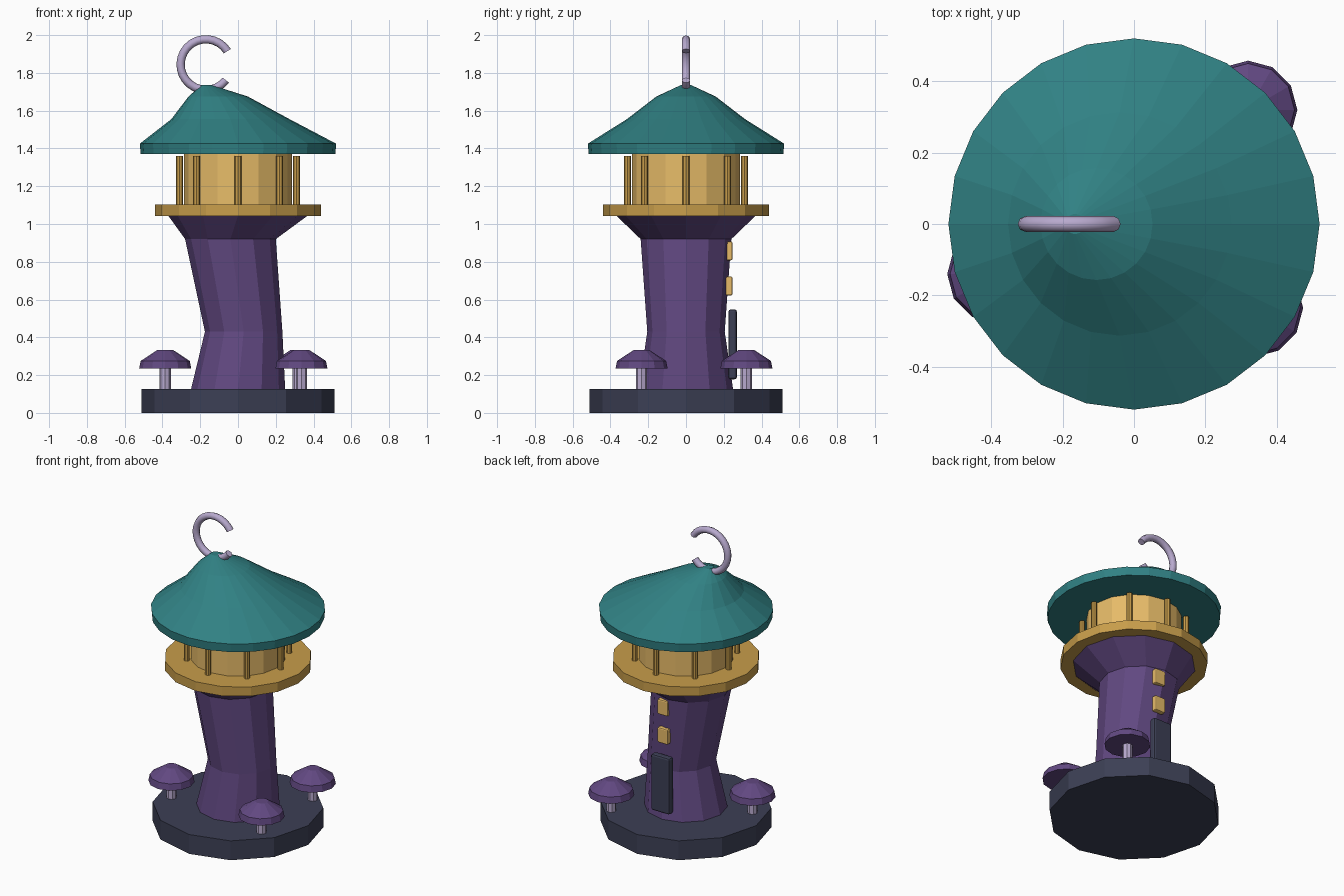
import bpy, bmesh
from math import pi, cos, sin, radians

if "Cube" in bpy.data.objects:
    bpy.data.objects.remove(bpy.data.objects["Cube"])


def material(name, r, g, b):
    m = bpy.data.materials.new(name)
    m.diffuse_color = (r, g, b, 1)
    m.use_nodes = True
    m.node_tree.nodes["Principled BSDF"].inputs["Base Color"].default_value = m.diffuse_color
    return m


STONE = material("slate", 0.045, 0.05, 0.09)
PURPLE = material("purple", 0.12, 0.065, 0.22)
TEAL = material("teal", 0.03, 0.22, 0.23)
GOLD = material("gold", 0.58, 0.34, 0.07)
GLOW = material("glow", 0.80, 0.50, 0.14)
LILAC = material("lilac", 0.48, 0.40, 0.62)


def finish(name, bm, mat):
    bmesh.ops.recalc_face_normals(bm, faces=bm.faces)
    me = bpy.data.meshes.new(name)
    bm.to_mesh(me)
    bm.free()
    me.materials.append(mat)
    ob = bpy.data.objects.new(name, me)
    bpy.context.collection.objects.link(ob)
    return ob


def loft(name, rings, sides, mat, x=0, y=0):
    """Stack of round rings (centre x, z, radius), capped at both ends."""
    bm = bmesh.new()
    loops = [[bm.verts.new((x + cx + r * cos(2 * pi * i / sides),
                            y + r * sin(2 * pi * i / sides), z))
              for i in range(sides)] for cx, z, r in rings]
    for a, b in zip(loops, loops[1:]):
        for i in range(sides):
            j = (i + 1) % sides
            bm.faces.new((a[i], a[j], b[j], b[i]))
    bm.faces.new(loops[0][::-1])
    bm.faces.new(loops[-1])
    return finish(name, bm, mat)


def box(name, centre, size, mat, bevel):
    bm = bmesh.new()
    bmesh.ops.create_cube(bm, size=1)
    for v in bm.verts:
        v.co = [c + p * s for c, p, s in zip(centre, v.co, size)]
    ob = finish(name, bm, mat)
    mod = ob.modifiers.new("bevel", 'BEVEL')
    mod.width, mod.segments = bevel, 2
    return ob


# Base and crooked tower with flared top
loft("base", [(0, 0, 0.51), (0, 0.127, 0.51)], 12, STONE)
loft("tower", [(0, 0.12, 0.25), (0.03, 0.43, 0.205), (-0.04, 0.92, 0.24)], 12, PURPLE)
loft("tower_flare", [(-0.04, 0.92, 0.24), (0, 1.045, 0.37)], 12, PURPLE)

# Gallery, lantern room and posts
loft("gallery", [(0, 1.043, 0.44), (0, 1.104, 0.44)], 16, GOLD)
loft("lantern_room", [(0, 1.10, 0.285), (0, 1.37, 0.285)], 16, GLOW)
for k in range(8):
    a = k * pi / 4
    loft(f"post_{k + 1}", [(0, 1.10, 0.018), (0, 1.36, 0.018)], 8, GOLD,
         0.31 * cos(a), 0.31 * sin(a))

# Leaning roof
loft("roof", [(0, 1.37, 0.515), (0, 1.425, 0.52), (-0.04, 1.555, 0.313),
              (-0.105, 1.675, 0.157), (-0.165, 1.735, 0.028)], 24, TEAL)

# Open ring hook on top, swept in the x-z plane
bm = bmesh.new()
SEG, SIDES = 22, 8
loops = []
for i in range(SEG + 1):
    t = radians(32 + (322 - 32) * i / SEG)
    loop = []
    for k in range(SIDES):
        p = 2 * pi * k / SIDES
        d = 0.134 + 0.022 * cos(p)
        loop.append(bm.verts.new((-0.17 + d * cos(t), 0.022 * sin(p), 1.844 + d * sin(t))))
    loops.append(loop)
for a, b in zip(loops, loops[1:]):
    for k in range(SIDES):
        j = (k + 1) % SIDES
        bm.faces.new((a[k], a[j], b[j], b[k]))
bm.faces.new(loops[0])
bm.faces.new(loops[-1][::-1])
hook = finish("hook", bm, LILAC)
for poly in hook.data.polygons:
    poly.use_smooth = len(poly.vertices) == 4

# Door and windows at the back
box("door", (0, 0.247, 0.363), (0.135, 0.045, 0.37), STONE, 0.012)
for k, z in enumerate((0.672, 0.858)):
    box(f"window_{k + 1}", (0, 0.228, z), (0.075, 0.036, 0.10), GLOW, 0.008)

# Mushrooms around the tower
for k, (r, deg) in enumerate(((0.41, 200), (0.41, -35), (0.452, 45))):
    mx, my = r * cos(radians(deg)), r * sin(radians(deg))
    loft(f"mushroom_stem_{k + 1}", [(0, 0.12, 0.03), (0, 0.25, 0.03)], 8, LILAC, mx, my)
    loft(f"mushroom_cap_{k + 1}", [(0, 0.234, 0.138), (0, 0.275, 0.13), (0, 0.334, 0.04)],
         12, PURPLE, mx, my)
